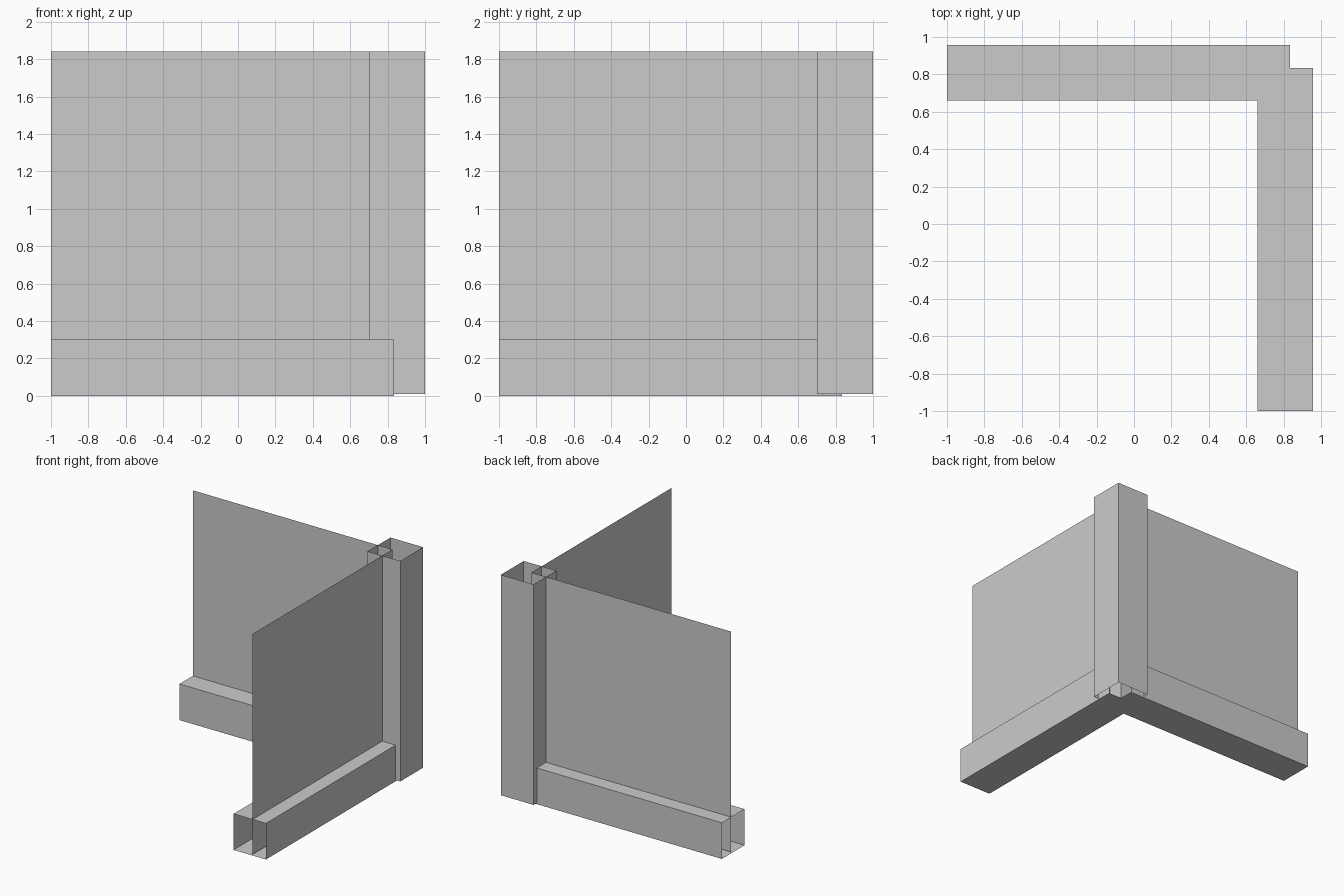
import bpy
import bmesh

cube = bpy.data.objects.get("Cube")
if cube:
    bpy.data.objects.remove(cube, do_unlink=True)

grey = bpy.data.materials.new("plain_grey")
grey.use_nodes = True
COLOUR = (0.6, 0.6, 0.6, 1)
grey.diffuse_color = COLOUR
grey.node_tree.nodes["Principled BSDF"].inputs["Base Color"].default_value = COLOUR

LIFT, TOP = 0.01, 1.84      # wall and post heights
WALL = 0.835                # plane both walls meet on
SKIRT_IN, SKIRT_OUT, SKIRT_TOP = 0.66, 0.957, 0.30


def sweep(name, profile, offset, closed=False):
    """Extrude an outline of points into an open-ended shell."""
    bm = bmesh.new()
    near = [bm.verts.new(p) for p in profile]
    far = [bm.verts.new([a + b for a, b in zip(p, offset)]) for p in profile]
    n = len(profile)
    for i in range(n if closed else n - 1):
        j = (i + 1) % n
        bm.faces.new((near[i], near[j], far[j], far[i]))
    bmesh.ops.recalc_face_normals(bm, faces=bm.faces)
    mesh = bpy.data.meshes.new(name)
    bm.to_mesh(mesh)
    bm.free()
    mesh.materials.append(grey)
    obj = bpy.data.objects.new(name, mesh)
    bpy.context.collection.objects.link(obj)
    return obj


# Corner post: square tube, open at both ends
post = [(0.7, 0.7, LIFT), (1, 0.7, LIFT), (1, 1, LIFT), (0.7, 1, LIFT)]
sweep("corner_post", post, (0, 0, TOP - LIFT), closed=True)

# Thin wall sheets meeting inside the post
sweep("back_wall", [(-1, WALL, LIFT), (WALL, WALL, LIFT)], (0, 0, TOP - LIFT))
sweep("side_wall", [(WALL, -1, LIFT), (WALL, WALL, LIFT)], (0, 0, TOP - LIFT))

# Skirting boards: box tubes straddling the foot of each wall
outline = [(SKIRT_IN, 0), (SKIRT_OUT, 0), (SKIRT_OUT, SKIRT_TOP), (SKIRT_IN, SKIRT_TOP)]
length = WALL + 1
sweep("back_skirting", [(-1, y, z) for y, z in outline], (length, 0, 0), closed=True)
sweep("side_skirting", [(x, -1, z) for x, z in outline], (0, length, 0), closed=True)
